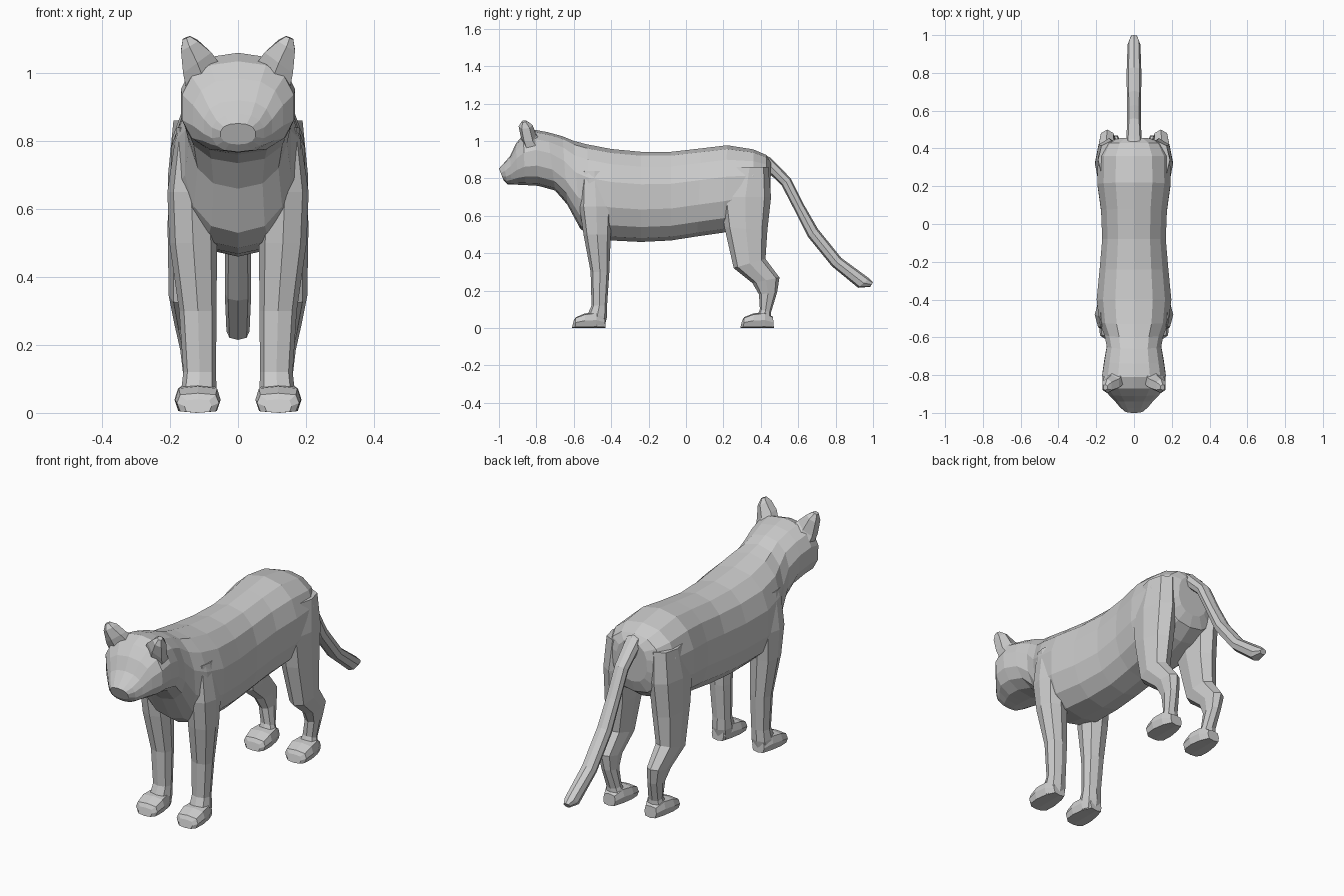
import bpy, bmesh
from math import sin, cos, pi


def spow(v, p):
    return (abs(v) ** p) * (1 if v >= 0 else -1)


def loft(name, rings, n=8, p=0.85, side=1):
    """Each ring: (ya, za, yb, zb, x_centre, half_width, [z drop toward outside])."""
    bm = bmesh.new()
    loops = []
    for r in rings:
        ya, za, yb, zb, xc, hw = r[:6]
        dz = r[6] if len(r) > 6 else 0
        loop = []
        for i in range(n):
            a = 2 * pi * i / n
            c, s = spow(cos(a), p), spow(sin(a), p)
            loop.append(bm.verts.new((side * (xc + hw * s),
                                      (ya + yb) / 2 + (ya - yb) / 2 * c,
                                      (za + zb) / 2 + (za - zb) / 2 * c - dz * s)))
        loops.append(loop)
    for A, B in zip(loops, loops[1:]):
        for i in range(n):
            j = (i + 1) % n
            bm.faces.new((A[i], A[j], B[j], B[i]))
    bm.faces.new(loops[0])
    bm.faces.new(loops[-1])
    bmesh.ops.recalc_face_normals(bm, faces=bm.faces)
    me = bpy.data.meshes.new(name)
    bm.to_mesh(me)
    bm.free()
    ob = bpy.data.objects.new(name, me)
    bpy.context.collection.objects.link(ob)
    return ob


# Torso, neck and head in one skin: top point, bottom point, width
loft("body_and_head", [
    (0.455, 0.89, 0.45, 0.68, 0, 0.09),
    (0.43, 0.925, 0.43, 0.62, 0, 0.155),
    (0.36, 0.955, 0.36, 0.57, 0, 0.195),
    (0.22, 0.977, 0.20, 0.51, 0, 0.198),
    (0.08, 0.96, 0.06, 0.49, 0, 0.178),
    (-0.08, 0.942, -0.08, 0.468, 0, 0.172),
    (-0.24, 0.942, -0.24, 0.46, 0, 0.186),
    (-0.40, 0.957, -0.40, 0.468, 0, 0.202),
    (-0.53, 0.982, -0.50, 0.485, 0, 0.188),
    (-0.60, 1.0, -0.565, 0.53, 0, 0.16),
    (-0.66, 1.025, -0.635, 0.66, 0, 0.147),
    (-0.74, 1.047, -0.70, 0.735, 0, 0.16),
    (-0.81, 1.06, -0.79, 0.76, 0, 0.172),
    (-0.87, 1.035, -0.86, 0.764, 0, 0.168),
    (-0.91, 0.985, -0.90, 0.766, 0, 0.135),
    (-0.94, 0.92, -0.935, 0.766, 0, 0.103),
    (-0.975, 0.88, -0.955, 0.768, 0, 0.078),
    (-1.0, 0.852, -0.975, 0.79, 0, 0.052),
], n=14, p=0.85)

# Tail, drooping behind: upper point, lower point, width
loft("tail", [
    (0.36, 0.94, 0.36, 0.86, 0, 0.05),
    (0.45, 0.913, 0.43, 0.84, 0, 0.042),
    (0.56, 0.80, 0.51, 0.765, 0, 0.036),
    (0.63, 0.66, 0.575, 0.64, 0, 0.036),
    (0.705, 0.53, 0.65, 0.49, 0, 0.038),
    (0.83, 0.375, 0.78, 0.33, 0, 0.039),
    (0.98, 0.265, 0.92, 0.215, 0, 0.034),
    (1.0, 0.245, 0.985, 0.22, 0, 0.018),
], n=8)

FRONT_LEG = [
    (-0.56, 0.84, -0.42, 0.84, 0.14, 0.04),
    (-0.57, 0.65, -0.39, 0.65, 0.138, 0.070),
    (-0.548, 0.50, -0.402, 0.50, 0.132, 0.070),
    (-0.51, 0.30, -0.41, 0.30, 0.118, 0.055),
    (-0.505, 0.12, -0.422, 0.12, 0.113, 0.048),
    (-0.525, 0.075, -0.422, 0.06, 0.115, 0.052),
]
HIND_LEG = [
    (0.24, 0.86, 0.44, 0.86, 0.12, 0.07),
    (0.18, 0.70, 0.455, 0.70, 0.132, 0.074),
    (0.205, 0.54, 0.435, 0.52, 0.138, 0.069),
    (0.255, 0.32, 0.425, 0.37, 0.148, 0.056),
    (0.355, 0.24, 0.50, 0.27, 0.142, 0.044),
    (0.39, 0.18, 0.487, 0.19, 0.134, 0.036),
    (0.395, 0.10, 0.455, 0.085, 0.122, 0.037),
    (0.385, 0.075, 0.455, 0.06, 0.120, 0.045),
]
EAR = [
    (-0.87, 0.98, -0.75, 0.98, 0.10, 0.055, 0.05),
    (-0.885, 1.03, -0.80, 1.03, 0.12, 0.047, 0.035),
    (-0.895, 1.078, -0.82, 1.085, 0.143, 0.028, 0.016),
    (-0.88, 1.103, -0.85, 1.106, 0.152, 0.012, 0.005),
]


def paw(name, toe, heel, xc, side):
    # Flat-soled foot lofted from heel to toe
    L = toe - heel
    loft(name, [
        (heel, 0.06, heel + 0.005, 0, xc, 0.035),
        (heel + L * 0.25, 0.085, heel + L * 0.25, 0, xc, 0.056),
        (heel + L * 0.6, 0.078, heel + L * 0.6, 0, xc, 0.067),
        (heel + L * 0.88, 0.058, heel + L * 0.9, 0, xc, 0.062),
        (toe + 0.01, 0.04, toe, 0, xc, 0.040),
    ], n=8, p=0.5, side=side)


# Legs, paws and ears on both sides
for side, tag in ((1, "left"), (-1, "right")):
    loft("front_leg_" + tag, FRONT_LEG + [(-0.52, 0.01, -0.435, 0.01, 0.117, 0.05)], side=side)
    loft("hind_leg_" + tag, HIND_LEG + [(0.38, 0.01, 0.46, 0.01, 0.12, 0.045)], side=side)
    paw("front_paw_" + tag, -0.61, -0.435, 0.118, side)
    paw("hind_paw_" + tag, 0.29, 0.465, 0.12, side)
    loft("ear_" + tag, EAR, n=6, side=side)
